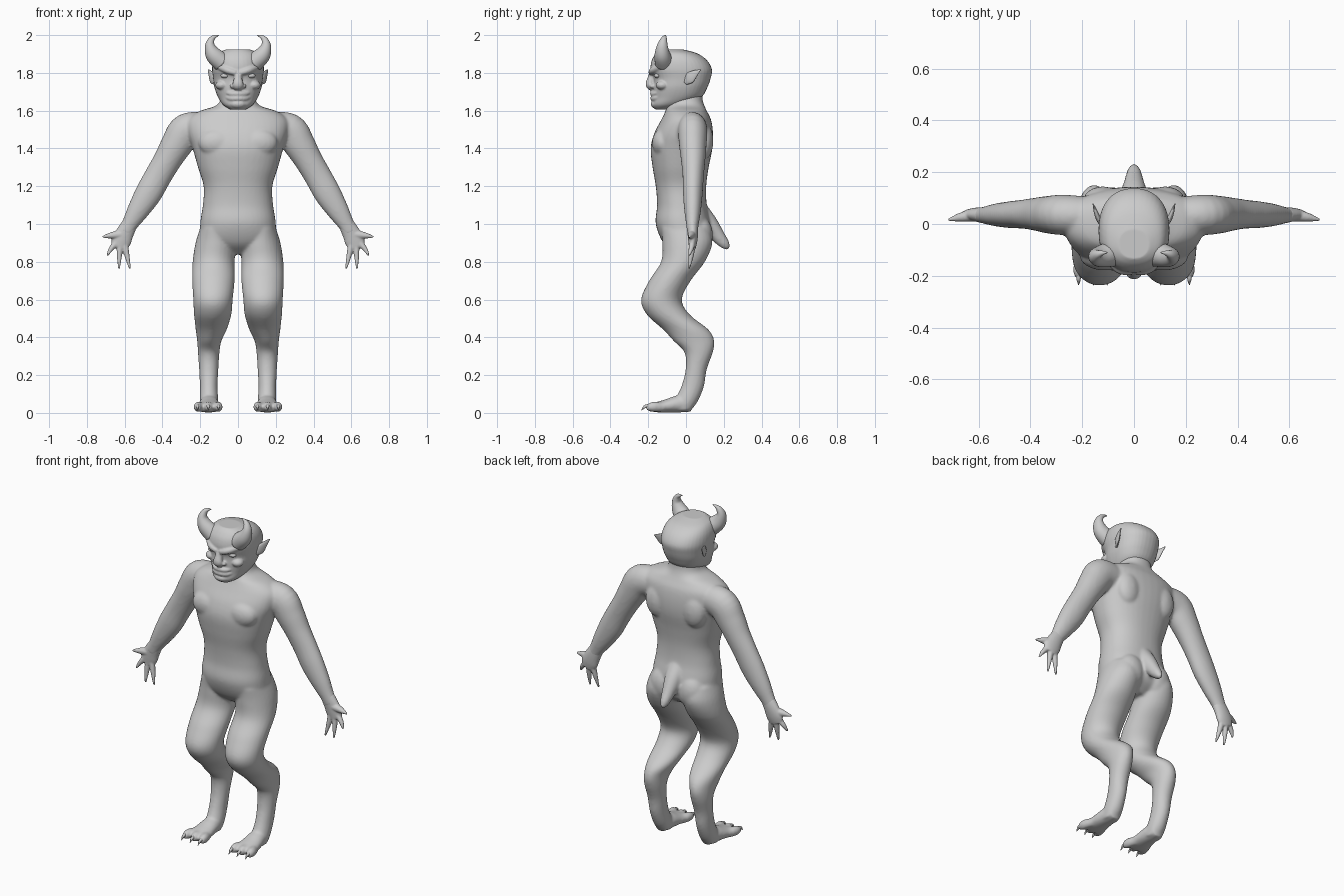
import bpy, bmesh, math
from mathutils import Vector, Matrix

X, Y, Z = Vector((1, 0, 0)), Vector((0, 1, 0)), Vector((0, 0, 1))


def spline(rows, sub=5):
    """Smoothly resample rows of numbers (Catmull-Rom)."""
    out = []
    for i in range(len(rows) - 1):
        p0, p1, p2 = rows[max(i - 1, 0)], rows[i], rows[i + 1]
        p3 = rows[min(i + 2, len(rows) - 1)]
        for k in range(sub):
            t = k / sub
            out.append([0.5 * (2 * b + (c - a) * t + (2 * a - 5 * b + 4 * c - d) * t * t
                               + (3 * b - a - 3 * c + d) * t ** 3)
                        for a, b, c, d in zip(p0, p1, p2, p3)])
    return out + [list(rows[-1])]


def loft(bm, rows, ref=None, s=1, power=2.0, n=28):
    """Closed tube through rows (x, y, z, a, b); ref=None keeps rings level."""
    pts = spline(rows)
    cs = [Vector(p[:3]) for p in pts]
    rings = []
    for i, p in enumerate(pts):
        u, v = X, Y
        if ref is not None:
            t = (cs[min(i + 1, len(cs) - 1)] - cs[max(i - 1, 0)]).normalized()
            v = (ref - t * ref.dot(t)).normalized()
            u = t.cross(v)
        a, b = max(p[3], 0.001), max(p[4], 0.001)
        ring = []
        for k in range(n):
            c, d = math.cos(math.tau * k / n), math.sin(math.tau * k / n)
            c = math.copysign(abs(c) ** (2 / power), c)
            d = math.copysign(abs(d) ** (2 / power), d)
            q = cs[i] + u * (a * c) + v * (b * d)
            ring.append(bm.verts.new((q.x * s, q.y, q.z)))
        rings.append(ring)
    for r0, r1 in zip(rings, rings[1:]):
        for k in range(n):
            bm.faces.new((r0[k], r0[(k + 1) % n], r1[(k + 1) % n], r1[k]))
    bm.faces.new(rings[0][::-1])
    bm.faces.new(rings[-1])


def levels(rows):
    """(z, x0, x1, y0, y1) extents to loft rows."""
    return [((x0 + x1) / 2, (y0 + y1) / 2, z, (x1 - x0) / 2, (y1 - y0) / 2)
            for z, x0, x1, y0, y1 in rows]


def blob(bm, c, r):
    bmesh.ops.create_uvsphere(bm, u_segments=20, v_segments=12, radius=1,
                              matrix=Matrix.Translation(c) @ Matrix.Diagonal((*r, 1)))


def finish(name, bm, voxel=0, smooth=0):
    bmesh.ops.recalc_face_normals(bm, faces=bm.faces)
    for f in bm.faces:
        f.smooth = True
    me = bpy.data.meshes.new(name)
    bm.to_mesh(me)
    bm.free()
    ob = bpy.data.objects.new(name, me)
    bpy.context.collection.objects.link(ob)
    if voxel:
        m = ob.modifiers.new("fuse", 'REMESH')
        m.mode, m.voxel_size, m.use_smooth_shade = 'VOXEL', voxel, True
        m = ob.modifiers.new("soften", 'SMOOTH')
        m.factor, m.iterations = 0.5, smooth
    return ob


# body: torso, legs, arms, tail fused together
bm = bmesh.new()
torso = [(0.84, .05, -.05, .06), (0.90, .19, -.12, .125), (1.0, .20, -.16, .13),
         (1.1, .186, -.153, .11), (1.2, .182, -.16, .107), (1.3, .212, -.177, .12),
         (1.4, .24, -.187, .14), (1.48, .265, -.168, .143), (1.55, .265, -.132, .133),
         (1.595, .21, -.11, .112), (1.625, .12, -.102, .098), (1.66, .092, -.095, .088),
         (1.72, .085, -.08, .085)]
loft(bm, levels([(z, -w, w, y0, y1) for z, w, y0, y1 in torso]), power=2.25, n=40)
leg = [(0.98, .04, .20, -.13, .12), (0.90, .012, .225, -.125, .14), (0.80, .018, .24, -.132, .10),
       (0.70, .018, .242, -.195, .025), (0.60, .028, .237, -.238, -.022),
       (0.52, .035, .233, -.207, .02), (0.44, .06, .224, -.12, .12), (0.38, .088, .216, -.065, .15),
       (0.32, .098, .212, -.008, .142), (0.23, .104, .206, -.002, .11), (0.14, .108, .202, -.025, .095),
       (0.06, .105, .202, -.06, .062), (0.012, .112, .195, -.06, .025)]
arm = [(.17, .03, 1.51, .08, .075), (.27, .035, 1.495, .092, .078), (.325, .036, 1.42, .084, .073),
       (.375, .038, 1.335, .074, .064), (.425, .038, 1.25, .072, .056), (.475, .036, 1.16, .071, .052),
       (.53, .035, 1.07, .058, .044), (.575, .034, .995, .043, .033), (.60, .034, .95, .043, .027)]
foot = [(.152, .03, .04, .038, .036), (.153, -.03, .048, .05, .046), (.155, -.10, .037, .06, .036),
        (.157, -.15, .03, .068, .028), (.157, -.18, .026, .05, .02)]
for s in (1, -1):
    loft(bm, levels(leg), s=s)
    loft(bm, arm, ref=Y, s=s)
    loft(bm, foot, ref=Z, s=s)
    for tx in (.105, .157, .211):
        loft(bm, [(.155 + (tx - .155) * .7, -.12, .03, .024, .024), (tx, -.175, .032, .025, .027),
                  (tx, -.21, .026, .014, .016)], ref=Z, s=s)
    blob(bm, (s * .09, .075, .94), (.085, .068, .10))
    blob(bm, (s * .11, -.125, 1.43), (.10, .055, .075))
    blob(bm, (s * .12, .095, 1.44), (.075, .05, .10))
loft(bm, [(0, .07, 1.07, .06, .05), (0, .12, 1.0, .05, .05), (0, .17, .935, .036, .038),
          (0, .208, .89, .024, .026), (0, .226, .868, .009, .009)], ref=Y)
finish("body", bm, 0.008, 8)

# hands: palm, thumb, three fingers
bm = bmesh.new()
for s in (1, -1):
    loft(bm, [(.575, .034, .995, .042, .031), (.60, .036, .95, .048, .028),
              (.618, .036, .91, .052, .024), (.63, .034, .875, .042, .018)], ref=Y, s=s)
    digits = [((.61, .945), (.665, .94), (.718, .932), .025),
              ((.64, .905), (.672, .868), (.692, .833), .018),
              ((.625, .89), (.628, .83), (.63, .762), .018),
              ((.60, .895), (.587, .83), (.572, .762), .018)]
    for (x0, z0), (x1, z1), (x2, z2), r in digits:
        loft(bm, [(x0, .034, z0, r, r), (x1, .027, z1, r * .75, r * .75),
                  (x2, .016, z2, .005, .005)], ref=Y, s=s, n=14)
finish("hands", bm, 0.005, 3)

# head with brow, nose, lips, cheeks
bm = bmesh.new()
skull = [(1.605, .038, -.16, -.08), (1.63, .078, -.178, .0), (1.67, .105, -.172, .08),
         (1.72, .124, -.172, .112), (1.77, .131, -.172, .13), (1.82, .137, -.188, .137),
         (1.87, .13, -.18, .108), (1.905, .107, -.158, .055), (1.925, .06, -.135, -.02)]
loft(bm, levels([(z, -w, w, y0, y1) for z, w, y0, y1 in skull]), power=2.25, n=40)
loft(bm, [(0, -.165, 1.82, .02, .02), (0, -.182, 1.77, .022, .022),
          (0, -.192, 1.735, .029, .021), (0, -.17, 1.712, .02, .012)], ref=Y)
for z, y, r in ((1.69, -.178, .012), (1.665, -.175, .014)):
    loft(bm, [(-.075, y + .045, z + .012, .005, .005), (-.04, y + .014, z, r, r), (0, y, z, r, r),
              (.04, y + .014, z, r, r), (.075, y + .045, z + .012, .005, .005)], ref=Y)
blob(bm, (0, -.155, 1.635), (.045, .032, .025))
for s in (1, -1):
    loft(bm, [(.012, -.185, 1.80, .014, .014), (.06, -.172, 1.815, .018, .018),
              (.115, -.12, 1.84, .014, .014)], ref=Z, s=s)
    blob(bm, (s * .085, -.125, 1.735), (.035, .035, .025))
    blob(bm, (s * .03, -.178, 1.73), (.014, .014, .012))
finish("head", bm, 0.005, 3)

# eyes
bm = bmesh.new()
for s in (1, -1):
    blob(bm, (s * .068, -.152, 1.785), (.024, .017, .013))
finish("eyes", bm)

# curved horns
bm = bmesh.new()
for s in (1, -1):
    loft(bm, [(.085, -.115, 1.855, .05, .05), (.128, -.125, 1.895, .044, .042),
              (.148, -.125, 1.94, .028, .03), (.141, -.118, 1.975, .017, .018),
              (.122, -.112, 1.992, .009, .009), (.102, -.11, 1.998, .002, .002)], ref=Y, s=s)
finish("horns", bm)

# pointed ears
bm = bmesh.new()
for s in (1, -1):
    loft(bm, [(.122, -.005, 1.75, .008, .016), (.136, .018, 1.772, .010, .03),
              (.147, .045, 1.795, .008, .02), (.158, .078, 1.817, .002, .002)], ref=Z, s=s)
finish("ears", bm)

# toe claws
bm = bmesh.new()
for s in (1, -1):
    for tx in (.103, .157, .214):
        loft(bm, [(tx, -.185, .036, .011, .011), (tx, -.215, .034, .008, .009),
                  (tx, -.236, .014, .001, .001)], ref=Z, s=s, n=12)
finish("toe_claws", bm)
